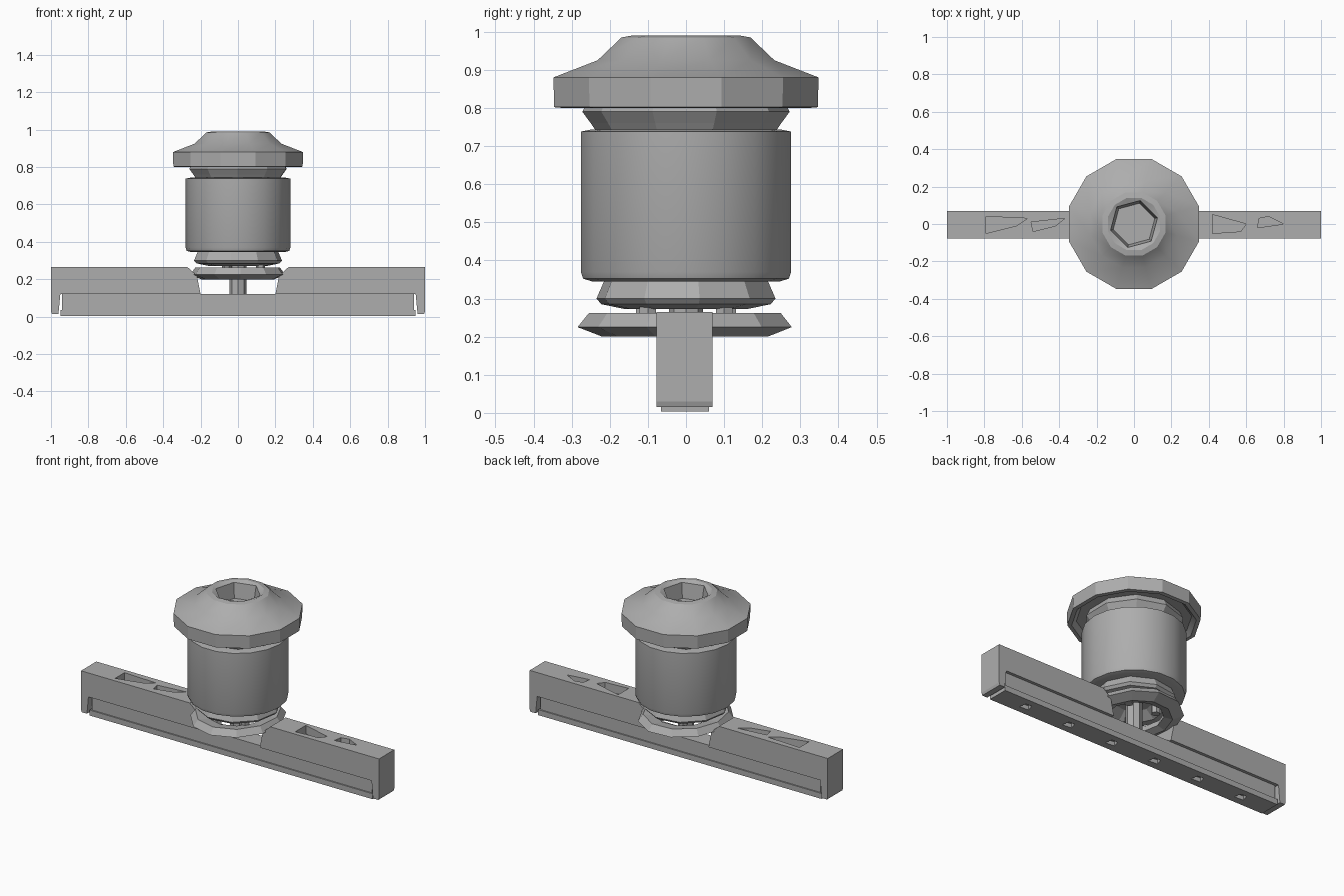
import bpy, bmesh, math

cube = bpy.data.objects.get("Cube")
if cube:
    bpy.data.objects.remove(cube, do_unlink=True)

grey = bpy.data.materials.new("satin grey")
grey.use_nodes = True
colour = (0.42, 0.42, 0.42, 1)
grey.diffuse_color = colour
grey.node_tree.nodes["Principled BSDF"].inputs["Base Color"].default_value = colour


def finish(name, bm, smooth=None):
    """Turn a bmesh into a named, coloured object."""
    bmesh.ops.recalc_face_normals(bm, faces=bm.faces)
    mesh = bpy.data.meshes.new(name)
    bm.to_mesh(mesh)
    bm.free()
    mesh.materials.append(grey)
    obj = bpy.data.objects.new(name, mesh)
    bpy.context.collection.objects.link(obj)
    if smooth:
        bpy.ops.object.select_all(action="DESELECT")
        obj.select_set(True)
        bpy.context.view_layer.objects.active = obj
        bpy.ops.object.shade_smooth_by_angle(angle=math.radians(smooth))
    return obj


def lathe(name, profile, sides, smooth=None, hexagon=(), closed=False, centre=(0, 0), phase=0):
    """Spin (radius, z) points; rows listed in hexagon become six-sided."""
    bm = bmesh.new()
    rows = []
    for i, (r, z) in enumerate(profile):
        row = []
        for k in range(sides):
            a = math.tau * k / sides + phase
            rad = r * math.cos(math.pi / 6) if i in hexagon and k % 2 else r
            row.append(bm.verts.new((centre[0] + rad * math.cos(a), centre[1] + rad * math.sin(a), z)))
        rows.append(row)
    pairs = list(zip(rows, rows[1:]))
    if closed:
        pairs.append((rows[-1], rows[0]))
    else:
        bm.faces.new(rows[0])
        bm.faces.new(rows[-1])
    for low, high in pairs:
        for k in range(sides):
            n = (k + 1) % sides
            bm.faces.new((low[k], low[n], high[n], high[k]))
    return finish(name, bm, smooth)


def prism(bm, outline, axis, start, end):
    """Extrude a flat outline along y (side outline) or z (plan outline)."""
    def place(p, d):
        return (p[0], d, p[1]) if axis == "y" else (p[0], p[1], d)
    a = [bm.verts.new(place(p, start)) for p in outline]
    b = [bm.verts.new(place(p, end)) for p in outline]
    bm.faces.new(a)
    bm.faces.new(b)
    for k in range(len(a)):
        n = (k + 1) % len(a)
        bm.faces.new((a[k], a[n], b[n], b[k]))


def rect(x0, x1, z0, z1):
    return [(x0, z0), (x1, z0), (x1, z1), (x0, z1)]


def cut(obj, cutter):
    cutter.hide_render = True
    cutter.hide_viewport = True
    mod = obj.modifiers.new("pockets", "BOOLEAN")
    mod.operation = "DIFFERENCE"
    mod.solver = "EXACT"
    mod.object = cutter


# Two bar arms with turned-down end caps, mirrored about the middle
arm = [(0.2, 0.12), (0.95, 0.12), (0.96, 0.015), (0.995, 0.015),
       (1.0, 0.03), (1.0, 0.265), (0.27, 0.265), (0.22, 0.22)]
pockets = {
    "left": [[(0.42, 0.05), (0.6, 0.0), (0.57, -0.04), (0.42, -0.05)],
             [(0.67, 0.03), (0.72, 0.04), (0.8, 0.0), (0.66, -0.02)]],
    "right": [[(-0.79, 0.04), (-0.57, 0.03), (-0.63, -0.01), (-0.79, -0.05)],
              [(-0.55, 0.01), (-0.37, 0.03), (-0.42, -0.01), (-0.54, -0.04)]],
}
for side, sign in (("left", 1), ("right", -1)):
    bm = bmesh.new()
    prism(bm, [(sign * x, z) for x, z in arm], "y", -0.077, 0.07)
    arm_obj = finish(side + "_bar_arm", bm)
    bm = bmesh.new()
    for outline in pockets[side]:
        prism(bm, outline, "z", 0.215, 0.3)
    cut(arm_obj, finish(side + "_pocket_cutter", bm))

# Long lower strip with a stepped foot and a row of holes underneath
bm = bmesh.new()
prism(bm, rect(-0.94, 0.94, 0.035, 0.122), "y", -0.058, 0.052)
strip = finish("lower_strip", bm)
bm = bmesh.new()
prism(bm, rect(-0.95, 0.95, 0.003, 0.036), "y", -0.066, 0.06)
foot = finish("strip_foot", bm)
bm = bmesh.new()
for i in range(6):
    x = -0.75 + 0.3 * i
    prism(bm, [(x - 0.03, -0.02), (x + 0.03, -0.025), (x + 0.02, 0.02), (x - 0.02, 0.02)],
          "z", -0.02, 0.028)
cut(foot, finish("hole_cutter", bm))

# Open flange ring resting between the arms
ring = lathe("flange_ring", [(0.17, 0.215), (0.22, 0.2), (0.285, 0.225), (0.255, 0.262), (0.18, 0.25)],
             11, closed=True, phase=0.2)
ring.scale.x = 0.9

# Short posts carrying the body above the ring
for i, (x, y) in enumerate([(-0.06, -0.11), (0.12, -0.1), (-0.06, 0.11), (0.12, 0.1)]):
    lathe("post_" + str(i + 1), [(0.025, 0.21), (0.025, 0.3)], 6, centre=(x, y))
lathe("centre_stem", [(0.045, 0.11), (0.045, 0.3)], 8)

# Tapered collar with a hollow underside
lathe("lower_collar", [(0.1, 0.31), (0.16, 0.272), (0.225, 0.285), (0.238, 0.3), (0.215, 0.352)],
      10, phase=0.15)

# Main barrel
lathe("barrel", [(0.25, 0.345), (0.274, 0.352), (0.28, 0.37), (0.28, 0.738), (0.25, 0.744)],
      18, smooth=35)

# Neck flaring out below the cap
lathe("neck", [(0.235, 0.738), (0.25, 0.76), (0.272, 0.79), (0.25, 0.835)], 10, phase=0.3)

# Domed cap with a hexagonal socket and hollow rim
lathe("cap", [(0.24, 0.83), (0.31, 0.825), (0.335, 0.8), (0.358, 0.802), (0.36, 0.88),
              (0.24, 0.925), (0.175, 0.985), (0.145, 0.99), (0.13, 0.98), (0.115, 0.89)],
      12, smooth=28, hexagon=(8, 9), phase=math.pi / 12)
